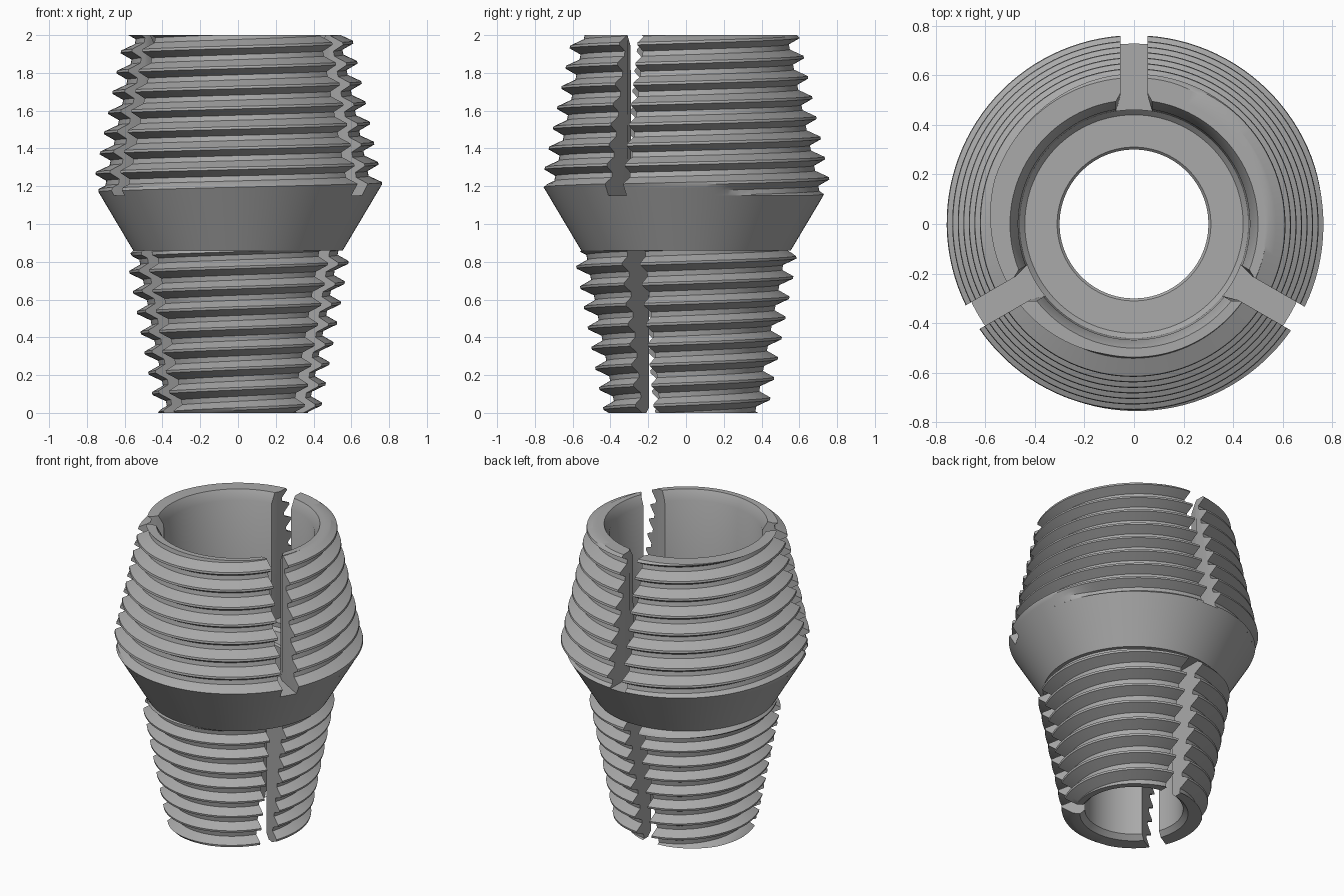
import bpy, bmesh, math

if "Cube" in bpy.data.objects:
    bpy.data.objects.remove(bpy.data.objects["Cube"])

SECTOR_STEPS = 36  # columns per third of a turn
PITCH = 0.107
DEPTH = 0.065
TURN = [n / 16 for n in (1, 3.5, 6, 10, 12.5, 15)]  # profile samples from crest to crest
SLOT = 0.055       # half width of a slot
FLARE = 0.072      # half width of a slot at the upper bore

steel = bpy.data.materials.new("grey steel")
steel.use_nodes = True
steel.diffuse_color = (0.4, 0.4, 0.4, 1)
steel.node_tree.nodes["Principled BSDF"].inputs["Base Color"].default_value = (0.4, 0.4, 0.4, 1)


def cone_radius(z):
    return 0.555 + 0.594 * (z - 0.86)


def thread(t, z0, z1, crest_z, crest_r, slope, first_turn, cap):
    """Points (radius, z, slot half width) of a tapered right-hand thread at angle t.

    The groove fades in at first_turn, counted in turns along the helix."""
    start = crest_z + PITCH * t / math.tau
    k0 = math.floor((z0 - crest_z) / PITCH) - 3
    k1 = math.ceil((z1 - crest_z) / PITCH) + 1
    points = []
    for k in range(k0, k1):
        fade = min(max((k + t / math.tau - first_turn) * 12, 0), 1)
        for f in TURN:
            raw = start + PITCH * (k + f)
            z = min(max(raw, z0), z1)
            turn = (f + (z - raw) / PITCH) % 1
            depth = min(max((16 * min(turn, 1 - turn) - 1) / 5, 0), 1)
            r = crest_r + slope * (z - crest_z) - DEPTH * depth * fade
            points.append((min(r, cap(z)), z, SLOT))
    return points


def lower_profile(t):
    bore = [(0.30, 0.86, SLOT), (0.30, 0.03, SLOT), (0.33, 0, SLOT)]
    return bore + thread(t, 0, 0.86, 0.797, 0.585, 0.188, -20,
                         lambda z: min(0.42 + z, 0.555 + (0.86 - z)))


def upper_profile(t):
    bore = [(0.53, 2, SLOT), (0.50, 2, FLARE), (0.467, 1.94, FLARE),
            (0.46, 1.15, FLARE), (0.52, 1.15, SLOT)]
    return thread(t, 1.15, 2, 1.215, 0.765, -0.208, -1,
                  lambda z: min(cone_radius(z), 0.59 + (2 - z))) + bore


def loft(bm, columns):
    for a, b in zip(columns, columns[1:]):
        for i in range(len(a) - 1):
            bm.faces.new((a[i], b[i], b[i + 1], a[i + 1]))


def jaws(bm, profile, flared):
    """Three wall sectors, separated by parallel-sided slots."""
    third = math.tau / 3
    for n in range(3):
        begin = math.pi / 2 + n * third
        columns = []
        for s in range(SECTOR_STEPS + 1):
            f = s / SECTOR_STEPS
            column = []
            for r, z, w in profile(begin + f * third):
                inset = math.asin(w / r)
                angle = begin + inset + f * (third - 2 * inset)
                column.append(bm.verts.new((r * math.cos(angle), r * math.sin(angle), z)))
            columns.append(column)
        loft(bm, columns)
        # Slot walls, with a bevel strip beside the flared bore
        for column in (columns[0], columns[-1]):
            if flared:
                bm.faces.new(column[:-4] + column[-1:])
                bm.faces.new(column[-5:])
            else:
                bm.faces.new(column)


def finish(bm, name):
    bmesh.ops.remove_doubles(bm, verts=bm.verts, dist=0.0001)
    bmesh.ops.recalc_face_normals(bm, faces=bm.faces)
    mesh = bpy.data.meshes.new(name)
    bm.to_mesh(mesh)
    bm.free()
    mesh.materials.append(steel)
    obj = bpy.data.objects.new(name, mesh)
    bpy.context.collection.objects.link(obj)
    obj.select_set(True)
    bpy.context.view_layer.objects.active = obj


bpy.ops.object.select_all(action="DESELECT")

# Slotted threaded ends
for name, profile, flared in (("lower_threaded_jaws", lower_profile, False),
                              ("upper_threaded_jaws", upper_profile, True)):
    bm = bmesh.new()
    jaws(bm, profile, flared)
    finish(bm, name)

# Solid conical collar with the inner ledge
outline = [(0.30, 0.86), (0.555, 0.86), (cone_radius(1.15), 1.15), (0.46, 1.15),
           (0.46, 1.12), (0.44, 1.1), (0.31, 1.1), (0.30, 1.09), (0.30, 0.86)]
bm = bmesh.new()
rings = []
for s in range(3 * SECTOR_STEPS + 1):
    t = math.tau * s / (3 * SECTOR_STEPS)
    rings.append([bm.verts.new((r * math.cos(t), r * math.sin(t), z)) for r, z in outline])
loft(bm, rings)
finish(bm, "conical_collar")

bpy.ops.object.shade_smooth_by_angle(angle=math.radians(30))
